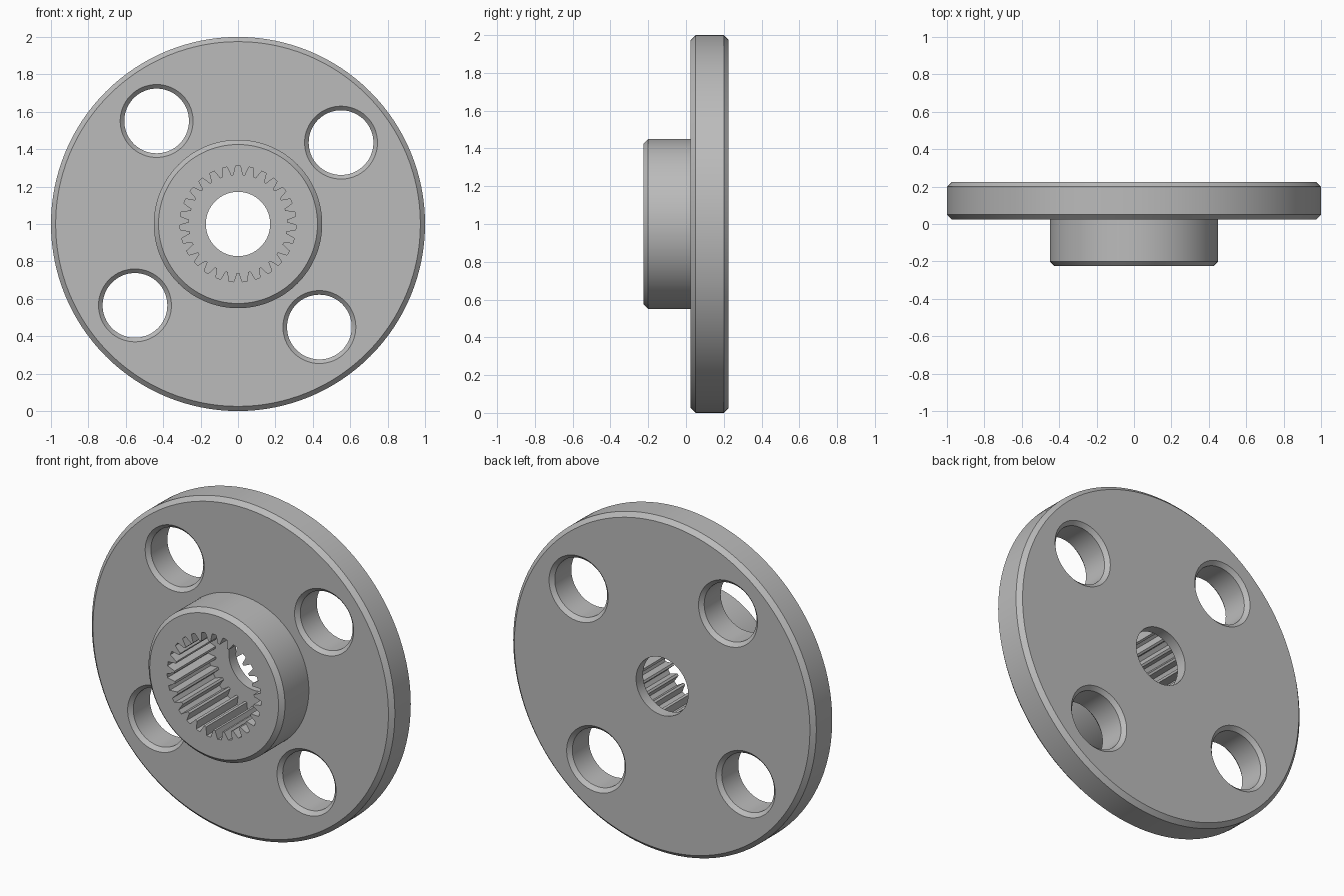
import bpy, bmesh
from math import sin, cos, pi, radians
from mathutils import Matrix

if "Cube" in bpy.data.objects:
    bpy.data.objects.remove(bpy.data.objects["Cube"], do_unlink=True)

steel = bpy.data.materials.new("steel_grey")
steel.use_nodes = True
COLOUR = (0.5, 0.5, 0.5, 1)
steel.diffuse_color = COLOUR
steel.node_tree.nodes["Principled BSDF"].inputs["Base Color"].default_value = COLOUR

FRONT, FACE, BACK = -0.225, 0.025, 0.225
FLOOR = 0.16       # bottom of the toothed socket
CH = 0.025         # chamfer size
AXIS_Z = 1.0


def finish(bm, name):
    bmesh.ops.recalc_face_normals(bm, faces=bm.faces)
    mesh = bpy.data.meshes.new(name)
    bm.to_mesh(mesh)
    bm.free()
    obj = bpy.data.objects.new(name, mesh)
    bpy.context.collection.objects.link(obj)
    mesh.materials.append(steel)
    return obj


def lathe(name, profile, segments, x=0, z=AXIS_Z):
    """Closed solid turned about the y axis from (radius, y) points."""
    bm = bmesh.new()
    rings = []
    for r, y in profile:
        rings.append([bm.verts.new((x + r * cos(2 * pi * i / segments), y,
                                    z + r * sin(2 * pi * i / segments)))
                      for i in range(segments)])
    for a, b in zip(rings, rings[1:]):
        for i in range(segments):
            j = (i + 1) % segments
            bm.faces.new((a[i], a[j], b[j], b[i]))
    bm.faces.new(rings[0])
    bm.faces.new(rings[-1])
    return finish(bm, name)


def spline_prism(name, teeth, root, tip, y0, y1):
    """Prism whose outline is the toothed bore, one tooth pointing down."""
    bm = bmesh.new()
    pitch = 2 * pi / teeth
    mid = (root + tip) / 2
    tooth = [(-0.32, root), (-0.22, mid), (-0.11, tip),
             (0.11, tip), (0.22, mid), (0.32, root), (0.5, root)]
    outline = []
    for k in range(teeth):
        for t, r in tooth:
            a = -pi / 2 + (k + t) * pitch
            outline.append(bm.verts.new((r * cos(a), y0, AXIS_Z + r * sin(a))))
    cap = bm.faces.new(outline)
    side = bmesh.ops.extrude_face_region(bm, geom=[cap])["geom"]
    moved = [v for v in side if isinstance(v, bmesh.types.BMVert)]
    bmesh.ops.translate(bm, verts=moved, vec=(0, y1 - y0, 0))
    return finish(bm, name)


# Flange plate with its hub, turned in one piece
flange = lathe("flange_with_hub", [
    (0.45 - CH, FRONT), (0.45, FRONT + CH), (0.45, FACE),
    (1 - CH, FACE), (1, FACE + CH), (1, BACK - CH), (1 - CH, BACK)], 128)

# Toothed socket and the smaller bore through the back
cutters = [
    spline_prism("socket_cutter", 27, 0.31, 0.262, FRONT - 0.1, FLOOR),
    lathe("bore_cutter", [(0.172, 0), (0.172, BACK + 0.1)], 64)]

# Four bolt holes, chamfered on both faces
for k in range(4):
    a = radians(38.3 + 90 * k)
    out = 0.05
    cutters.append(lathe("bolt_hole_cutter", [
        (0.195 + out, FACE - out), (0.173, FACE + 0.022),
        (0.173, BACK - 0.022), (0.195 + out, BACK + out)],
        64, 0.702 * cos(a), AXIS_Z + 0.702 * sin(a)))

for cutter in cutters:
    cutter.hide_render = True
    cutter.hide_viewport = True
    cutter.display_type = 'WIRE'
    mod = flange.modifiers.new(cutter.name, 'BOOLEAN')
    mod.operation = 'DIFFERENCE'
    mod.solver = 'EXACT'
    mod.object = cutter

# Bake the cuts and remove the cutters
bpy.context.view_layer.update()
graph = bpy.context.evaluated_depsgraph_get()
flange_mesh = bpy.data.meshes.new_from_object(flange.evaluated_get(graph))
flange.modifiers.clear()
flange.data = flange_mesh
for cutter in cutters:
    bpy.data.objects.remove(cutter, do_unlink=True)

# Smooth shading with crisp edges
bpy.ops.object.select_all(action='DESELECT')
flange.select_set(True)
bpy.context.view_layer.objects.active = flange
bpy.ops.object.shade_smooth_by_angle(angle=radians(25))
